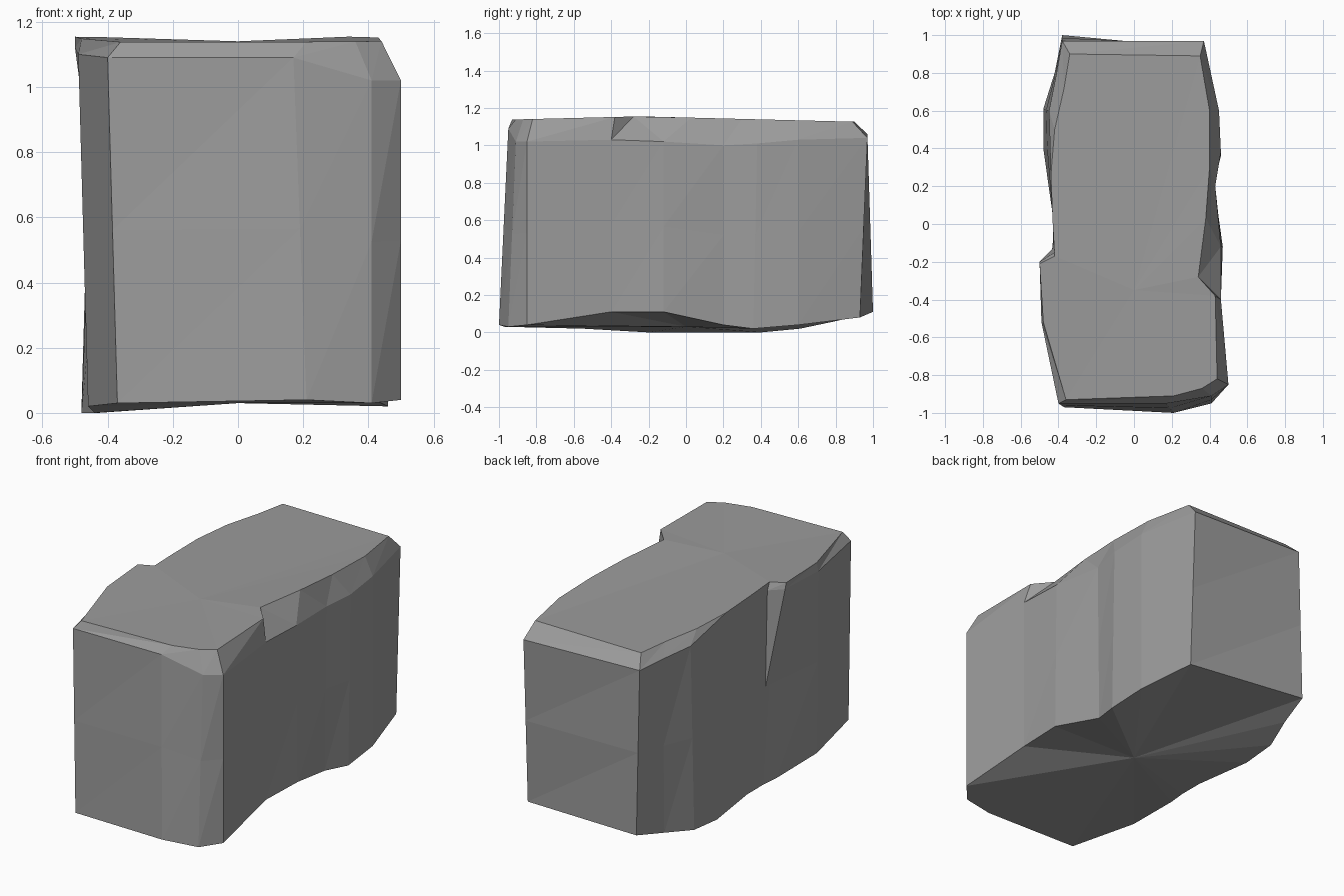
import bpy
import bmesh
from mathutils import Vector

default_cube = bpy.data.objects.get("Cube")
if default_cube:
    bpy.data.objects.remove(default_cube, do_unlink=True)


def make_material(name, colour):
    material = bpy.data.materials.new(name)
    material.use_nodes = True
    material.diffuse_color = colour
    shader = material.node_tree.nodes["Principled BSDF"]
    shader.inputs["Base Color"].default_value = colour
    shader.inputs["Roughness"].default_value = .9
    return material


def add_ring(mesh, points):
    """Add one closed outline of the boulder."""
    return [mesh.verts.new(point) for point in points]


def bridge_rings(mesh, lower, upper):
    """Join two outlines with a band of triangles, giving chiselled facets."""
    count = len(lower)
    for index in range(count):
        following = (index + 1) % count
        a, b = lower[index], lower[following]
        c, d = upper[following], upper[index]
        mesh.faces.new((a, b, c))
        mesh.faces.new((a, c, d))


def close_ring(mesh, ring, centre):
    """Close an outline with a fan around an off-centre point."""
    middle = mesh.verts.new(centre)
    for index, vertex in enumerate(ring):
        mesh.faces.new((vertex, ring[(index + 1) % len(ring)], middle))


# Foot outline, anticlockwise from the front corner on the -x side
foot = [
    (-.37, -.97, .03), (.21, -1, .04), (.41, -.95, .03), (.5, -.85, .04),
    (.46, -.4, .11), (.47, -.12, .11), (.42, .2, .04), (.46, .36, .02),
    (.45, .6, .04), (.37, .93, .08), (-.38, 1, .11), (-.42, .8, .06),
    (-.48, .61, .02), (-.48, .4, 0), (-.43, .05, 0), (-.43, -.1, 0),
    (-.44, -.2, 0), (-.46, -.55, .02),
]

# Shoulder outline, where the upright sides end
shoulder = [
    (-.4, -.95, 1.09), (.17, -.95, 1.09), (.41, -.91, 1.02), (.5, -.85, 1.02),
    (.46, -.4, 1.03), (.46, -.12, 1.02), (.43, .2, 1), (.46, .38, 1.01),
    (.45, .6, 1.03), (.37, .97, 1.04), (-.38, .97, 1.06), (-.41, .8, 1.07),
    (-.45, .6, 1.08), (-.44, .4, 1.08), (-.43, .04, 1.11), (-.42, -.15, 1.11),
    (-.5, -.2, 1.12), (-.49, -.52, 1.1),
]

# Crown outline, around the nearly level top
crown = [
    (-.36, -.93), (.21, -.91), (.36, -.87), (.44, -.82), (.43, -.38),
    (.34, -.28), (.38, .03), (.4, .3), (.4, .6), (.35, .89), (-.34, .9),
    (-.37, .72), (-.42, .5), (-.44, .26), (-.43, 0), (-.42, -.17),
    (-.5, -.21), (-.48, -.52),
]


def crown_height(x, y):
    """The top rises gently to a ridge just ahead of the middle."""
    return 1.155 - .025 * abs(y + .25)


# Waist halfway up the sides, with the notch pinched shut on the -x side
waist = [Vector(low).lerp(Vector(high), .5) for low, high in zip(foot, shoulder)]
notch = len(waist) - 2
waist[notch] = waist[notch - 1] + Vector((0, -.04, 0))

mesh = bmesh.new()
top_points = [(x, y, crown_height(x, y)) for x, y in crown]
rings = [add_ring(mesh, points) for points in (foot, waist, shoulder, top_points)]
for lower, upper in zip(rings, rings[1:]):
    bridge_rings(mesh, lower, upper)
close_ring(mesh, rings[-1], (0, -.35, 1.14))
close_ring(mesh, rings[0], (0, 0, .03))
bmesh.ops.recalc_face_normals(mesh, faces=mesh.faces)

# Flat-shaded stone block
data = bpy.data.meshes.new("stone_block")
mesh.to_mesh(data)
mesh.free()
data.materials.append(make_material("stone_grey", (.33, .33, .33, 1)))
stone_block = bpy.data.objects.new("stone_block", data)
bpy.context.collection.objects.link(stone_block)
